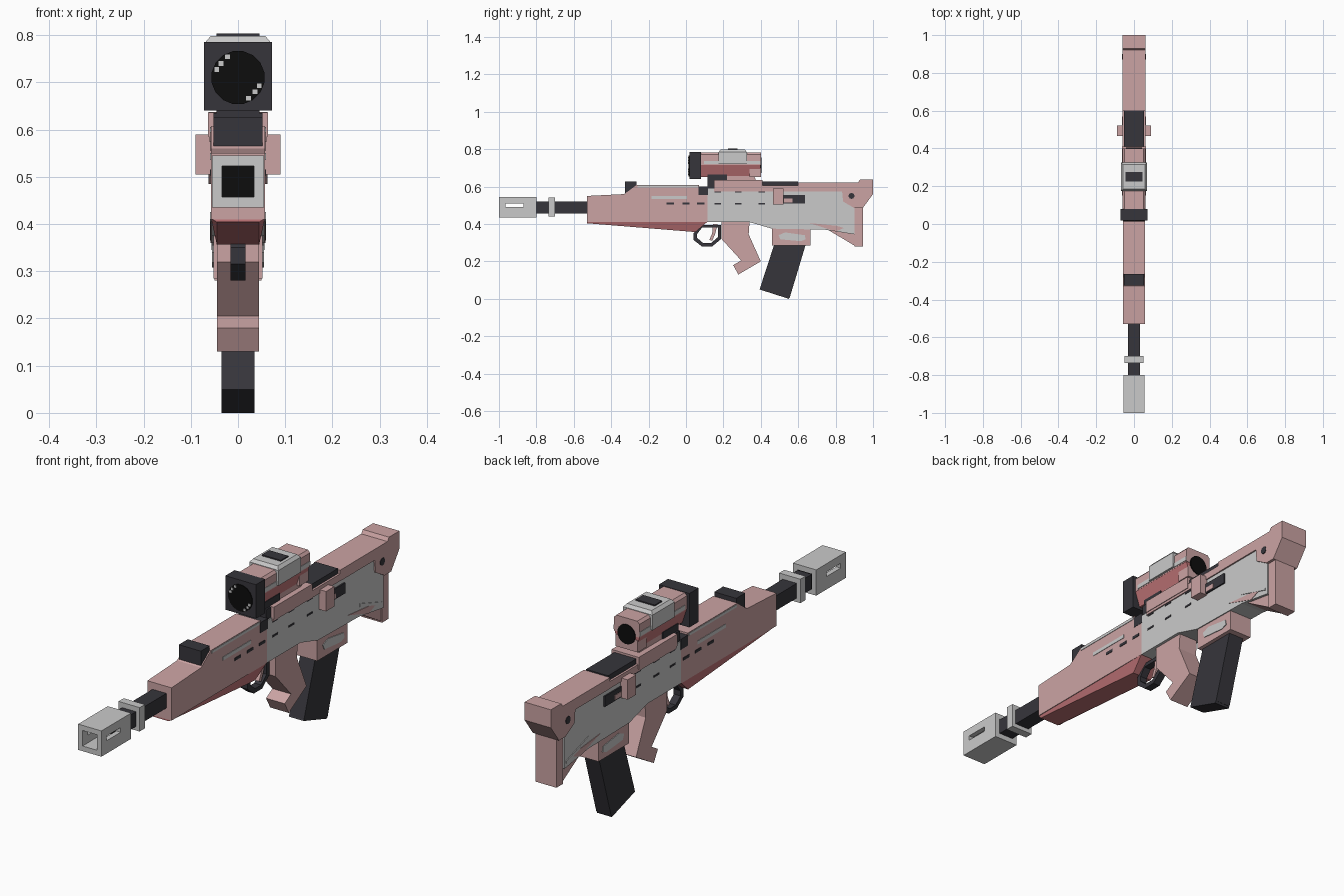
import bpy, bmesh, math
from mathutils import Vector

cube = bpy.data.objects.get("Cube")
if cube:
    bpy.data.objects.remove(cube)


def material(name, rgb):
    m = bpy.data.materials.new(name)
    m.use_nodes = True
    m.diffuse_color = (*rgb, 1)
    b = next(n for n in m.node_tree.nodes if n.type == 'BSDF_PRINCIPLED')
    b.inputs["Base Color"].default_value = (*rgb, 1)
    b.inputs["Roughness"].default_value = 0.8
    return m


PINK = material("pale_pink", (0.60, 0.37, 0.37))
ROSE = material("deep_rose", (0.54, 0.18, 0.19))
GREY = material("light_grey", (0.59, 0.59, 0.59))
DARK = material("charcoal", (0.037, 0.036, 0.044))
BLACK = material("lens_black", (0.004, 0.004, 0.004))


def finish(name, bm, mat):
    bmesh.ops.recalc_face_normals(bm, faces=bm.faces)
    me = bpy.data.meshes.new(name)
    bm.to_mesh(me)
    bm.free()
    me.materials.append(mat)
    ob = bpy.data.objects.new(name, me)
    bpy.context.collection.objects.link(ob)
    return ob


def prism(name, pts, hw, mat):
    """Side profile of (y, z[, half width]) extruded across x."""
    bm = bmesh.new()
    rows = [[bm.verts.new((s * (p[2] if len(p) > 2 else hw), p[0], p[1])) for p in pts] for s in (-1, 1)]
    n = len(pts)
    bm.faces.new(rows[0])
    bm.faces.new(rows[1][::-1])
    for i in range(n):
        j = (i + 1) % n
        bm.faces.new((rows[0][i], rows[0][j], rows[1][j], rows[1][i]))
    return finish(name, bm, mat)


def section(name, pts, y0, y1, mat):
    """Cross-section of (x, z) extruded along y."""
    bm = bmesh.new()
    f = bm.faces.new([bm.verts.new((x, y0, z)) for x, z in pts])
    new = bmesh.ops.extrude_face_region(bm, geom=[f])["geom"]
    bmesh.ops.translate(bm, vec=(0, y1 - y0, 0), verts=[v for v in new if isinstance(v, bmesh.types.BMVert)])
    return finish(name, bm, mat)


def boxes(name, mat, *items):
    """One object from boxes given as x0, x1, y0, y1, z0, z1."""
    bm = bmesh.new()
    for x0, x1, y0, y1, z0, z1 in items:
        vs = bmesh.ops.create_cube(bm, size=1)["verts"]
        for v in vs:
            v.co = Vector(((x0, x1)[v.co.x > 0], (y0, y1)[v.co.y > 0], (z0, z1)[v.co.z > 0]))
    return finish(name, bm, mat)


def block(name, mat, hw, y0, y1, z0, z1):
    return boxes(name, mat, (-hw, hw, y0, y1, z0, z1))


def disc_pts(cx, cz, r, n=16):
    return [(cx + r * math.cos(2 * math.pi * (i + .5) / n), cz + r * math.sin(2 * math.pi * (i + .5) / n)) for i in range(n)]


# Muzzle brake: hollow box with a slot in each side
walls = [(-.055, .055, -1, -.8, .523, .545), (-.055, .055, -1, -.8, .435, .457)]
for x0, x1 in ((-.055, -.034), (.034, .055)):
    walls += [(x0, x1, -1, -.965, .457, .523), (x0, x1, -.87, -.8, .457, .523),
              (x0, x1, -.965, -.87, .457, .49), (x0, x1, -.965, -.87, .51, .523)]
boxes("muzzle_brake", GREY, *walls)
block("brake_bore_end", BLACK, .034, -.85, -.801, .457, .523)

# Barrel and collar
block("barrel", DARK, .033, -.81, -.5, .457, .52)
block("barrel_collar", GREY, .05, -.735, -.70, .44, .542)

# Handguard with tapered underside
prism("handguard", [(-.53, .55), (-.53, .41), (.115, .41), (.115, .575), (.07, .575), (.07, .608),
                    (-.265, .608), (-.33, .56)], .057, PINK)
prism("handguard_underside", [(-.53, .412, .057), (.115, .412, .057), (.05, .357, .045), (-.53, .404, .045)], .05, ROSE)
block("handguard_top_strip", GREY, .059, -.26, .065, .594, .605)
block("handguard_long_slot", GREY, .059, -.185, .005, .535, .55)
block("front_sight_block", DARK, .052, -.325, -.265, .565, .627)
boxes("handguard_vents", DARK, *[(-.059, .059, y - .02, y + .02, .503, .515) for y in (-.085, 0, .08)])
block("handguard_rear_clamp", DARK, .058, .068, .118, .555, .60)

# Receiver
prism("receiver", [(.115, .59), (.115, .41), (.34, .41), (.46, .375), (.74, .37), (.90, .345),
                   (.90, .58), (.6, .59)], .056, GREY)
boxes("receiver_vents", DARK, *[(-.058, .058, y - .018, y + .018, z, z + .008)
                                for y in (.17, .28, .405) for z in (.505, .568)])
prism("receiver_recess", [(.66, .405), (.86, .385), (.80, .36)], .058, PINK)
prism("receiver_notch", [(.74, .425), (.89, .375), (.89, .365), (.74, .41)], .059, GREY)
block("upper_receiver", PINK, .061, .15, .61, .575, .605)
block("rear_rail", DARK, .052, .405, .60, .60, .627)
block("front_rail_stop", DARK, .052, .115, .15, .58, .635)

# Charging handles on both sides
block("charging_handle", PINK, .09, .465, .522, .505, .59)
block("ejection_port", DARK, .062, .52, .635, .51, .555)
block("ejection_port_cover", PINK, .064, .525, .57, .515, .535)

# Stock and butt
block("stock_top", PINK, .062, .60, .86, .575, .622)
prism("butt_upper", [(.83, .622), (.92, .622), (.93, .637), (1, .637), (1, .56), (.945, .485), (.90, .485), (.84, .52)], .062, PINK)
prism("butt_lower", [(.90, .50), (.90, .28), (.945, .28), (.945, .50)], .05, PINK)
prism("stock_strut", [(.74, .38), (.90, .37), (.90, .285)], .045, PINK)
for s in (-1, 1):
    bm = bmesh.new()
    bm.faces.new([bm.verts.new((s * .064, y, z)) for y, z in disc_pts(.885, .55, .016, 10)])
    f = bmesh.ops.extrude_face_region(bm, geom=bm.faces[:])["geom"]
    bmesh.ops.translate(bm, vec=(-s * .006, 0, 0), verts=[v for v in f if isinstance(v, bmesh.types.BMVert)])
    finish("sling_hole_left" if s > 0 else "sling_hole_right", bm, DARK)

# Trigger guard ring, trigger and grip
outer = [(.075, .395), (.04, .35), (.04, .315), (.085, .28), (.14, .28), (.188, .32), (.188, .395)]
inner = [(.085, .38), (.06, .347), (.06, .325), (.092, .298), (.133, .298), (.17, .329), (.17, .38)]
bm = bmesh.new()
rings = [[bm.verts.new((x, y, z)) for y, z in pts] for pts, x in
         ((outer, -.016), (outer, .016), (inner, .016), (inner, -.016))]
for k in range(4):
    a, b = rings[k], rings[(k + 1) % 4]
    for i in range(7):
        j = (i + 1) % 7
        bm.faces.new((a[i], a[j], b[j], b[i]))
finish("trigger_guard", bm, DARK)
prism("trigger", [(.145, .40), (.17, .40), (.155, .345), (.14, .31), (.125, .315), (.14, .35)], .012, PINK)
prism("grip", [(.19, .415), (.34, .415), (.335, .345), (.40, .20), (.28, .13), (.252, .18),
               (.295, .205), (.19, .32)], .044, PINK)

# Magazine well and magazine
prism("magazine_well", [(.46, .385), (.665, .385), (.665, .285), (.46, .285)], .052, PINK)
prism("magazine_well_panel", [(.495, .34), (.53, .355), (.635, .34), (.64, .318), (.615, .308), (.505, .318)], .055, GREY)
prism("magazine", [(.475, .30), (.64, .29), (.555, .008), (.395, .055)], .035, DARK)
prism("magazine_base", [(.55, 0), (.555, .012), (.40, .058), (.393, .05)], .035, DARK)

# Scope mount
block("scope_base", PINK, .064, .15, .41, .585, .636)
prism("scope_pillar", [(.18, .63), (.20, .67), (.36, .67), (.375, .63)], .04, PINK)
block("scope_clamp", DARK, .045, .115, .22, .635, .665)

# Scope body with tapered rose belly
section("scope_body", [(-.06, .715), (.06, .715), (.06, .772), (.05, .783), (-.05, .783), (-.06, .772)], .08, .40, PINK)
section("scope_belly", [(-.06, .717), (-.038, .652), (.038, .652), (.06, .717)], .08, .398, ROSE)
block("scope_stripe", GREY, .062, .095, .399, .72, .738)
block("scope_rear_foot", PINK, .052, .34, .40, .65, .70)
block("scope_turret_saddle", GREY, .069, .175, .325, .72, .785)
prism("scope_turret_top", [(.175, .785, .069), (.325, .785, .069), (.315, .798, .058), (.185, .798, .058)], .06, GREY)
block("scope_turret_dial", DARK, .045, .225, .275, .795, .803)

# Lens hood, lenses and glints
block("lens_hood", DARK, .072, .018, .08, .64, .785)
section("front_lens", disc_pts(0, .71, .057), .014, .022, BLACK)
section("rear_lens", disc_pts(0, .715, .042), .395, .404, BLACK)
glints = []
for x, z in ((-.045, .727), (-.036, .74), (-.022, .754)):
    glints += [(x - .005, x + .005, .012, .018, z - .005, z + .005),
               (-x - .005, -x + .005, .012, .018, 1.42 - z - .005, 1.42 - z + .005)]
boxes("lens_glints", GREY, *glints)
